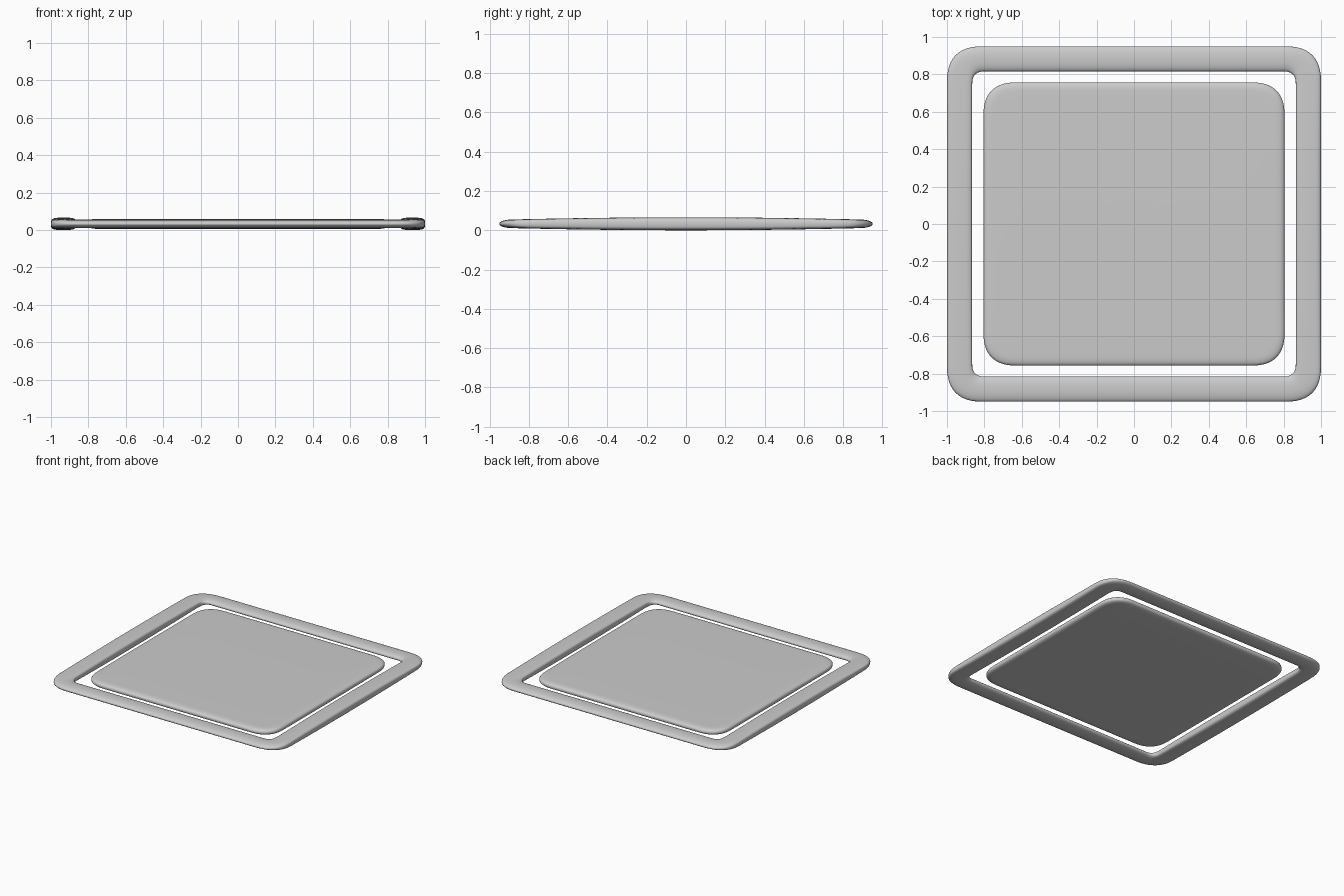
import bpy, bmesh
from math import sin, cos, pi, copysign

if "Cube" in bpy.data.objects:
    bpy.data.objects.remove(bpy.data.objects["Cube"])

ZC = 0.033      # mid height of both parts
NC, NS = 12, 12  # steps per corner and per straight side


def spow(v, e):
    return copysign(abs(v) ** e, v)


def outline(ax, ay, rx, ry, n=2.3):
    """Rounded rectangle with half sizes ax, ay and corner reach rx, ry."""
    pts = []
    for k in range(4):
        sx, sy = ((1, 1), (-1, 1), (-1, -1), (1, -1))[k]
        corner = []
        for i in range(NC + 1):
            t = (k + i / NC) * pi / 2
            corner.append((sx * (ax - rx) + rx * spow(cos(t), 2 / n),
                           sy * (ay - ry) + ry * spow(sin(t), 2 / n)))
        pts += corner
        # straight run to the start of the next corner
        ex, ey = corner[-1]
        if k % 2 == 0:
            nx, ny = -ex, ey
        else:
            nx, ny = ex, -ey
        for i in range(1, NS):
            f = i / NS
            pts.append((ex + (nx - ex) * f, ey + (ny - ey) * f))
    return pts


def make(name, rings, closed):
    bm = bmesh.new()
    vr = [[bm.verts.new(p) for p in r] for r in rings]
    n, m = len(vr[0]), len(vr)
    for j in range(m if closed else m - 1):
        a, b = vr[j], vr[(j + 1) % m]
        for i in range(n):
            bm.faces.new((a[i], a[(i + 1) % n], b[(i + 1) % n], b[i]))
    if not closed:
        bm.faces.new(vr[0])
        bm.faces.new(vr[-1])
    bmesh.ops.recalc_face_normals(bm, faces=bm.faces[:])
    me = bpy.data.meshes.new(name)
    bm.to_mesh(me)
    bm.free()
    for p in me.polygons:
        p.use_smooth = True
    ob = bpy.data.objects.new(name, me)
    bpy.context.collection.objects.link(ob)
    return ob


# Outer frame: side bars blunt and thickest halfway, front and back bars rounded
outer = outline(1.0, 0.95, 0.2, 0.2, 2.6)
inner = outline(0.865, 0.816, 0.07, 0.07, 2.6)
rings = []
SEG = 28
for j in range(SEG):
    t = 2 * pi * j / SEG
    ring = []
    for (ox, oy), (ix, iy) in zip(outer, inner):
        side = min(1, max(0, (abs(ox) - 0.85) / 0.15)) * min(1, max(0, (0.95 - abs(oy)) / 0.12))
        e = 2 / (2.1 + 1.9 * side)
        f = 0.5 + 0.5 * spow(cos(t), e)
        x, y = ix + (ox - ix) * f, iy + (oy - iy) * f
        h = 0.033 - 0.011 * min(1, abs(y) / 0.88) ** 2
        ring.append((x, y, ZC + h * spow(sin(t), e)))
    rings.append(ring)
make("outer_frame", rings, True)

# Inner panel: thin slab with rounded rim, slightly crowned from front to back
rings = []
for j in range(17):
    t = -pi / 2 + pi * j / 16
    d = 0.06 * (1 - abs(cos(t)) ** 0.75)
    ring = []
    for x, y in outline(0.805 - d, 0.757 - d, 0.18 - d, 0.18 - d, 2.5):
        h = 0.027 - 0.004 * (y / 0.757) ** 2
        ring.append((x, y, ZC + h * spow(sin(t), 0.75)))
    rings.append(ring)
for s in (-1, 1):
    caps = []
    for k in (0.75, 0.5, 0.25, 0.05):
        caps.append([(x * k, y * k, ZC + s * (0.027 - 0.004 * (y * k / 0.757) ** 2))
                     for x, y, z in rings[8 + 8 * s if s < 0 else -1]])
    rings = caps[::-1] + rings if s < 0 else rings + caps
make("inner_panel", rings, False)
